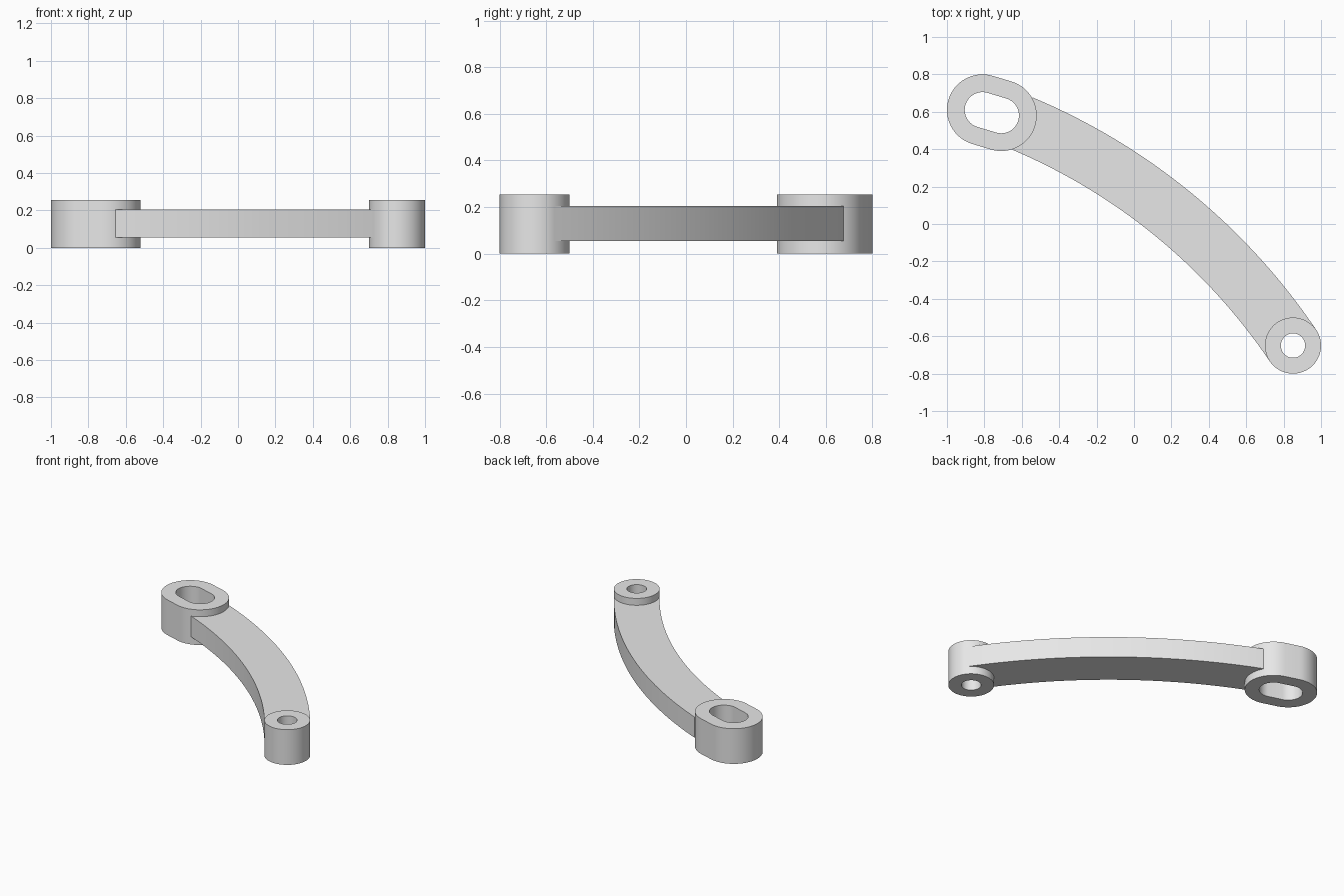
import bpy, bmesh
from math import sin, cos, atan2, pi, radians, hypot

default = bpy.data.objects.get("Cube")
if default:
    bpy.data.objects.remove(default, do_unlink=True)

grey = bpy.data.materials.new("plain_grey")
grey.use_nodes = True
grey.diffuse_color = (0.8, 0.8, 0.8, 1)
grey.node_tree.nodes["Principled BSDF"].inputs["Base Color"].default_value = (0.8, 0.8, 0.8, 1)

HEIGHT = 0.255
ROUND_END = (0.85, -0.65)
SLOT_ENDS = ((-0.81, 0.61), (-0.71, 0.58))


def arc(center, radius, start, end, steps):
    """Points along an arc, both ends included."""
    return [(center[0] + radius * cos(start + (end - start) * i / steps),
             center[1] + radius * sin(start + (end - start) * i / steps))
            for i in range(steps + 1)]


def slot_outline(a, b, radius, steps=32):
    """Counter-clockwise outline around two centres."""
    t = atan2(b[1] - a[1], b[0] - a[0])
    return (arc(b, radius, t - pi / 2, t + pi / 2, steps)
            + arc(a, radius, t + pi / 2, t + 3 * pi / 2, steps))


def finish(name, bm):
    bmesh.ops.recalc_face_normals(bm, faces=bm.faces)
    mesh = bpy.data.meshes.new(name)
    bm.to_mesh(mesh)
    bm.free()
    mesh.materials.append(grey)
    obj = bpy.data.objects.new(name, mesh)
    bpy.context.collection.objects.link(obj)
    bpy.ops.object.select_all(action='DESELECT')
    obj.select_set(True)
    bpy.context.view_layer.objects.active = obj
    bpy.ops.object.shade_smooth_by_angle(angle=radians(30))
    return obj


def boss(name, outer, inner):
    """Upright sleeve with a through hole."""
    bm = bmesh.new()
    loops = [[bm.verts.new((x, y, z)) for x, y in outline]
             for outline, z in ((outer, 0), (outer, HEIGHT), (inner, HEIGHT), (inner, 0))]
    n = len(outer)
    for k in range(4):
        p, q = loops[k], loops[(k + 1) % 4]
        for i in range(n):
            j = (i + 1) % n
            bm.faces.new((p[i], p[j], q[j], q[i]))
    return finish(name, bm)


# Sleeves at both ends
boss("slotted_boss", slot_outline(*SLOT_ENDS, 0.19), slot_outline(*SLOT_ENDS, 0.095))
boss("round_boss", arc(ROUND_END, 0.15, 0, 2 * pi, 64)[:-1],
     arc(ROUND_END, 0.065, 0, 2 * pi, 64)[:-1])

# Curved arm, hollowed at the round end so the hole stays open
pivot = (-1.87, -2.49)
dx, dy = ROUND_END[0] - pivot[0], ROUND_END[1] - pivot[1]
middle, low, high = hypot(dx, dy), atan2(dy, dx), radians(67.25)
profile = (arc(pivot, middle + 0.15, low, high, 32)
           + arc(pivot, middle - 0.15, high, low, 32)
           + arc(ROUND_END, 0.11, low + pi, low, 16))
bm = bmesh.new()
base = bm.faces.new([bm.verts.new((x, y, 0.055)) for x, y in profile])
top = bmesh.ops.extrude_face_region(bm, geom=[base], use_keep_orig=True)
bmesh.ops.translate(bm, vec=(0, 0, 0.15),
                    verts=[v for v in top["geom"] if isinstance(v, bmesh.types.BMVert)])
finish("curved_arm", bm)
